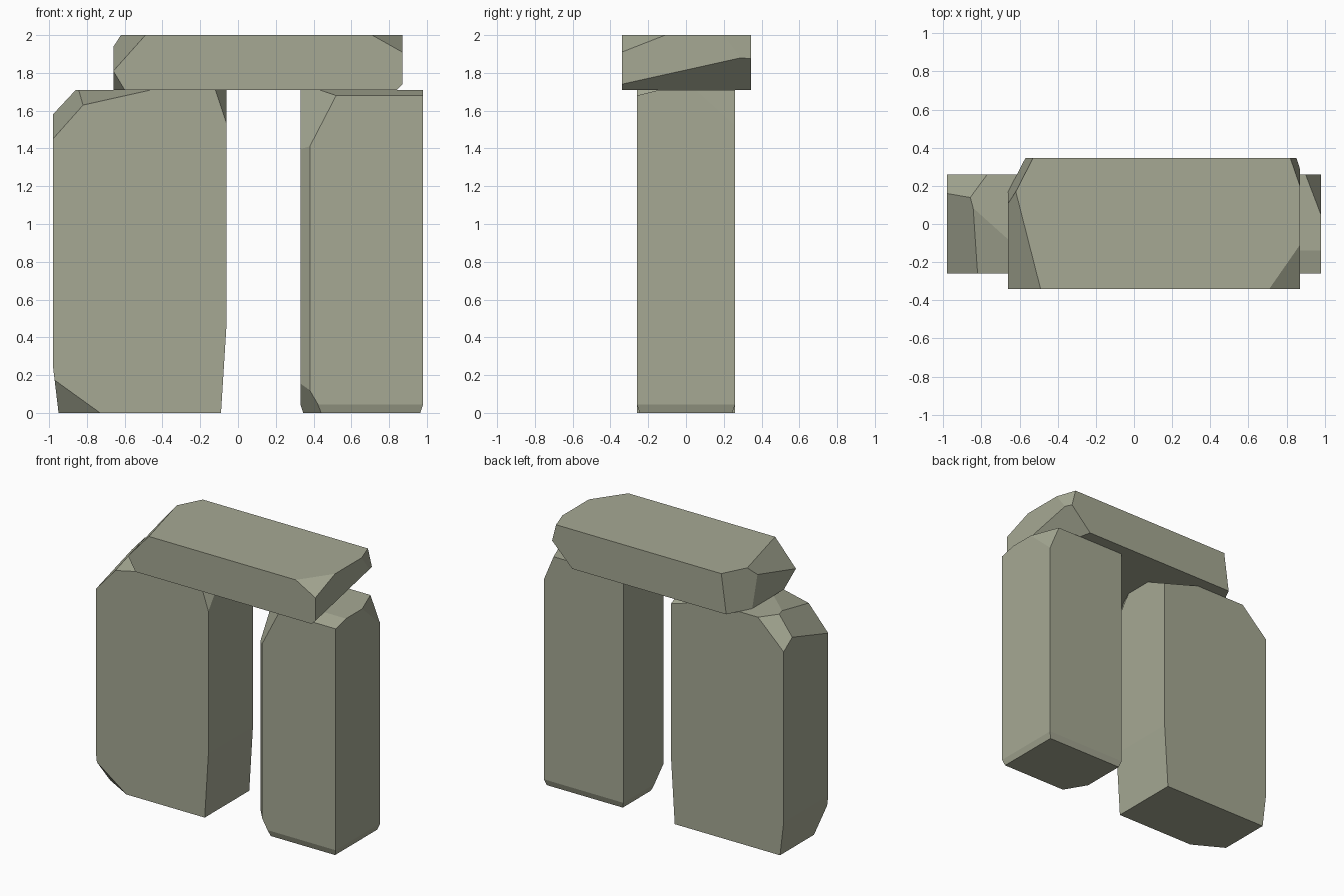
import bpy
import bmesh
from mathutils import Vector

# Remove the default cube
old = bpy.data.objects.get("Cube")
if old:
    bpy.data.objects.remove(old, do_unlink=True)

# One stone colour
stone = bpy.data.materials.new("grey_green_stone")
stone.use_nodes = True
colour = (0.38, 0.395, 0.295, 1)
stone.diffuse_color = colour
stone.node_tree.nodes["Principled BSDF"].inputs["Base Color"].default_value = colour

SIGN = {"left": (-1, 0, 0), "right": (1, 0, 0), "front": (0, -1, 0),
        "back": (0, 1, 0), "bottom": (0, 0, -1), "top": (0, 0, 1)}


def chop(bm, low, high, where, *reach):
    """Cut off a corner or edge of the block.

    'where' names the sides that meet there, 'reach' says how far the cut
    runs inward from each of those sides."""
    corner, normal, first = Vector(low), Vector(), None
    for side, distance in zip(where.split(), reach):
        direction = Vector(SIGN[side])
        for axis in range(3):
            if direction[axis] > 0:
                corner[axis] = high[axis]
        normal += direction / distance
        first = first or direction * distance
    geometry = bm.verts[:] + bm.edges[:] + bm.faces[:]
    bmesh.ops.bisect_plane(bm, geom=geometry, dist=1e-5, plane_co=corner - first,
                           plane_no=normal.normalized(), clear_outer=True)
    rim = [edge for edge in bm.edges if edge.is_boundary]
    bmesh.ops.holes_fill(bm, edges=rim, sides=0)


def hewn_block(name, low, high, cuts):
    """Make a flat-faced block between two corners and chop its edges."""
    bm = bmesh.new()
    bmesh.ops.create_cube(bm, size=1)
    for vert in bm.verts:
        vert.co = [high[i] if vert.co[i] > 0 else low[i] for i in range(3)]
    for cut in cuts:
        chop(bm, low, high, *cut)
    bmesh.ops.recalc_face_normals(bm, faces=bm.faces[:])
    mesh = bpy.data.meshes.new(name)
    bm.to_mesh(mesh)
    bm.free()
    mesh.materials.append(stone)
    block = bpy.data.objects.new(name, mesh)
    bpy.context.scene.collection.objects.link(block)
    return block


# Wide upright
hewn_block("wide_upright", (-.98, -.26, 0), (-.06, .26, 1.71), [
    ("left front top", .231, .84, .26),
    ("left front top", .52, .466, .116),
    ("left back top", .21, .286, .2),
    ("right front top", .06, .13, .18),
    ("right back top", .3, .18, .09),
    ("right bottom", .03, .48),
    ("left bottom", .03, .25),
    ("left front bottom", .25, .14, .18),
])

# Narrow upright, with a small bevel all round its foot
foot_bevel = [(side + " bottom", .015, .045)
              for side in ("left", "right", "front", "back")]
hewn_block("narrow_upright", (.33, -.26, 0), (.98, .26, 1.71), foot_bevel + [
    ("left front", .05, .05),
    ("front top", .12, .03),
    ("left front top", .205, .237, .396),
    ("right back top", .08, .21, .19),
    ("left front bottom", .119, .2, .207),
])

# Lintel laid across the uprights
hewn_block("lintel", (-.66, -.34, 1.71), (.87, .345, 2), [
    ("right back bottom", .182, .82, .182),
    ("right back top", .05, .145, .193),
    ("right front top", .16, .23, .09),
    ("left front top", .17, .667, .19),
    ("left back top", .13, .253, .94),
    ("left front bottom", .06, .14, .1),
])
